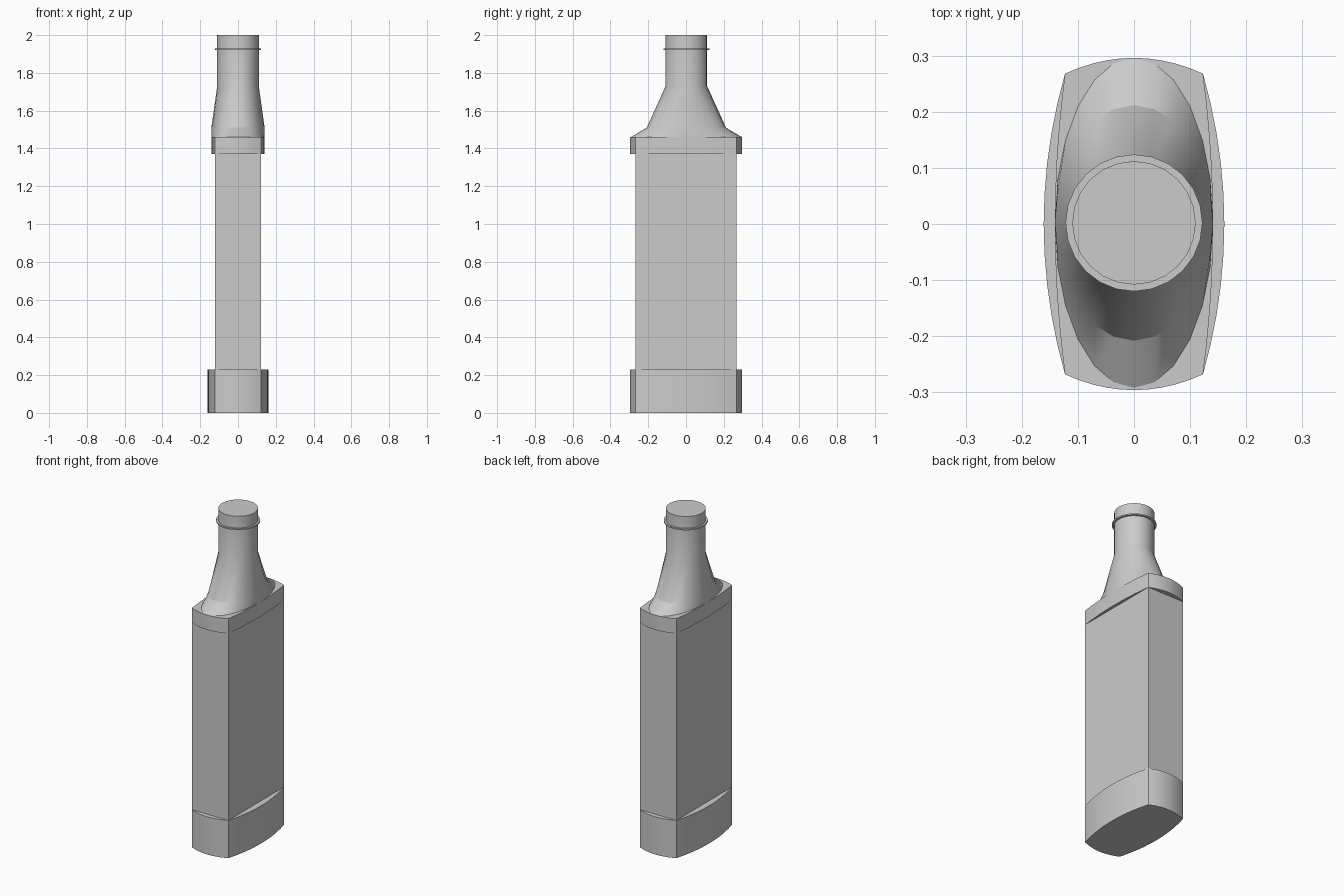
import bpy, bmesh, math

if "Cube" in bpy.data.objects:
    bpy.data.objects.remove(bpy.data.objects["Cube"])

glass = bpy.data.materials.new("light_grey")
glass.diffuse_color = (0.6, 0.6, 0.6, 1)
glass.use_nodes = True
glass.node_tree.nodes["Principled BSDF"].inputs["Base Color"].default_value = glass.diffuse_color

HX, HY = 0.123, 0.268      # half size of the flat-sided body
SEGS = 24                  # sides of the round neck


def outline(bulge_x, bulge_y, steps=10):
    """Rectangle whose four sides bow outwards, counter-clockwise."""
    pts = []
    for i in range(steps):
        t = -1 + 2 * i / steps
        pts.append((HX + bulge_x * (1 - t * t), HY * t))
    for i in range(steps):
        t = -1 + 2 * i / steps
        pts.append((-HX * t, HY + bulge_y * (1 - t * t)))
    return pts + [(-x, -y) for x, y in pts]


def ellipse(rx, ry):
    return [(rx * math.cos(2 * math.pi * i / SEGS), ry * math.sin(2 * math.pi * i / SEGS))
            for i in range(SEGS)]


def loft(name, levels, bottom=True, top=True, y=0.0):
    """Join matching cross-sections, given as (z, points), into one part."""
    bm = bmesh.new()
    rings = [[bm.verts.new((px, py + y, z)) for px, py in pts] for z, pts in levels]
    for a, b in zip(rings, rings[1:]):
        n = len(a)
        for i in range(n):
            j = (i + 1) % n
            bm.faces.new((a[i], a[j], b[j], b[i]))
    if bottom:
        bm.faces.new(rings[0][::-1])
    if top:
        bm.faces.new(rings[-1])
    mesh = bpy.data.meshes.new(name)
    bm.to_mesh(mesh)
    bm.free()
    mesh.materials.append(glass)
    obj = bpy.data.objects.new(name, mesh)
    bpy.context.collection.objects.link(obj)
    bpy.ops.object.select_all(action='DESELECT')
    obj.select_set(True)
    bpy.context.view_layer.objects.active = obj
    bpy.ops.object.shade_smooth_by_angle(angle=math.radians(25))
    return obj


# Bowed foot of the bottle
foot = outline(0.038, 0.028)
loft("base", [(0, foot), (0.23, foot)])

# Flat-sided body
box = [(HX, -HY), (HX, HY), (-HX, HY), (-HX, -HY)]
loft("body", [(0.23, box), (1.37, box)], bottom=False, top=False)

# Bowed collar at the top of the body
rim = outline(0.018, 0.028)
loft("collar", [(1.37, rim), (1.46, rim)])

# Oval shoulder narrowing into the round neck
loft("shoulder_and_neck", [
    (1.46, ellipse(0.141, 0.294)),
    (1.51, ellipse(0.141, 0.21)),
    (1.73, ellipse(0.11, 0.11)),
    (2.0, ellipse(0.11, 0.11)),
], bottom=False, y=0.002)

# Thin ring below the mouth
loft("neck_ring", [
    (1.921, ellipse(0.11, 0.11)),
    (1.921, ellipse(0.122, 0.122)),
    (1.929, ellipse(0.122, 0.122)),
    (1.929, ellipse(0.11, 0.11)),
], bottom=False, top=False, y=0.002)
